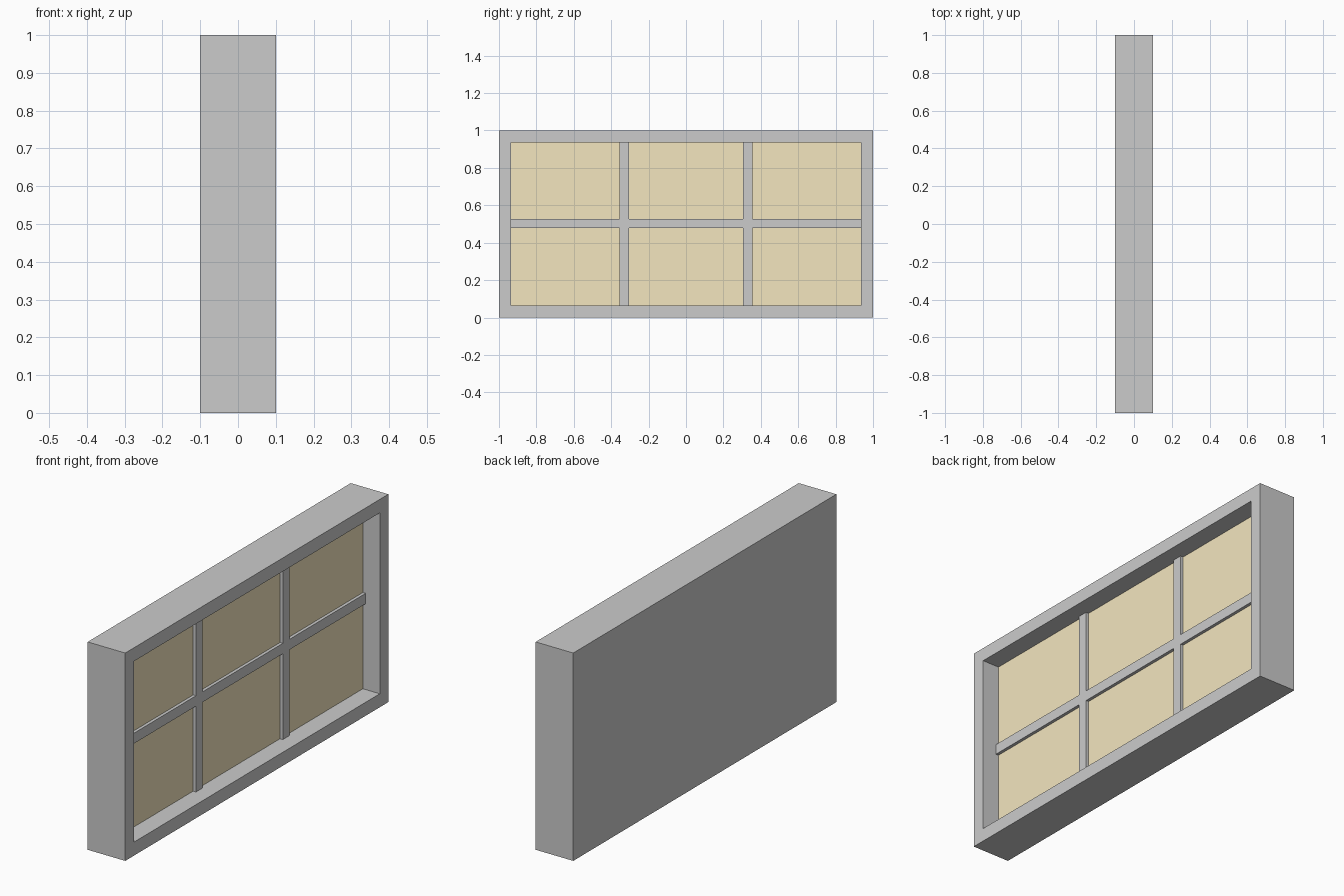
import bpy
import bmesh

if "Cube" in bpy.data.objects:
    bpy.data.objects.remove(bpy.data.objects["Cube"])

DEPTH, LENGTH, HEIGHT = 0.2, 2.0, 1.0
BORDER = 0.065
BAR = 0.05
INNER_L, INNER_H = LENGTH - 2 * BORDER, HEIGHT - 2 * BORDER


def box(name, size, loc):
    bm = bmesh.new()
    bmesh.ops.create_cube(bm, size=1)
    bmesh.ops.scale(bm, vec=size, verts=bm.verts)
    mesh = bpy.data.meshes.new(name)
    bm.to_mesh(mesh)
    bm.free()
    obj = bpy.data.objects.new(name, mesh)
    obj.location = loc
    bpy.context.collection.objects.link(obj)
    return obj


# Frame: a block with a closed back, its right face inset and sunk to mid depth
frame = box("window_frame", (DEPTH, LENGTH, HEIGHT), (0, 0, HEIGHT / 2))
bm = bmesh.new()
bm.from_mesh(frame.data)
bm.normal_update()
front = max(bm.faces, key=lambda f: f.normal.x)
bmesh.ops.inset_region(bm, faces=[front], thickness=BORDER, use_even_offset=True)
pocket = bmesh.ops.extrude_face_region(bm, geom=[front])
bmesh.ops.translate(bm, vec=(-DEPTH / 2, 0, 0),
                    verts=[v for v in pocket["geom"] if isinstance(v, bmesh.types.BMVert)])
if front.is_valid:
    bmesh.ops.delete(bm, geom=[front], context="FACES_ONLY")
bmesh.ops.recalc_face_normals(bm, faces=bm.faces)
bm.to_mesh(frame.data)
bm.free()

# Warm glass pane in the pocket
pane = box("glass_pane", (0.01, INNER_L, INNER_H), (0.005, 0, HEIGHT / 2))
glass = bpy.data.materials.new("warm_glass")
glass.diffuse_color = (0.9, 0.79, 0.52, 1)
glass.use_nodes = True
glass.node_tree.nodes["Principled BSDF"].inputs["Base Color"].default_value = glass.diffuse_color
pane.data.materials.append(glass)

# Glazing bars: one across, two upright
box("cross_bar", (BAR / 2, INNER_L, BAR), (BAR / 4, 0, HEIGHT / 2 + 0.003))
for side, label in ((-1, "left"), (1, "right")):
    box(f"upright_bar_{label}", (BAR / 2, BAR, INNER_H),
        (BAR / 4, side * 0.33, HEIGHT / 2))
